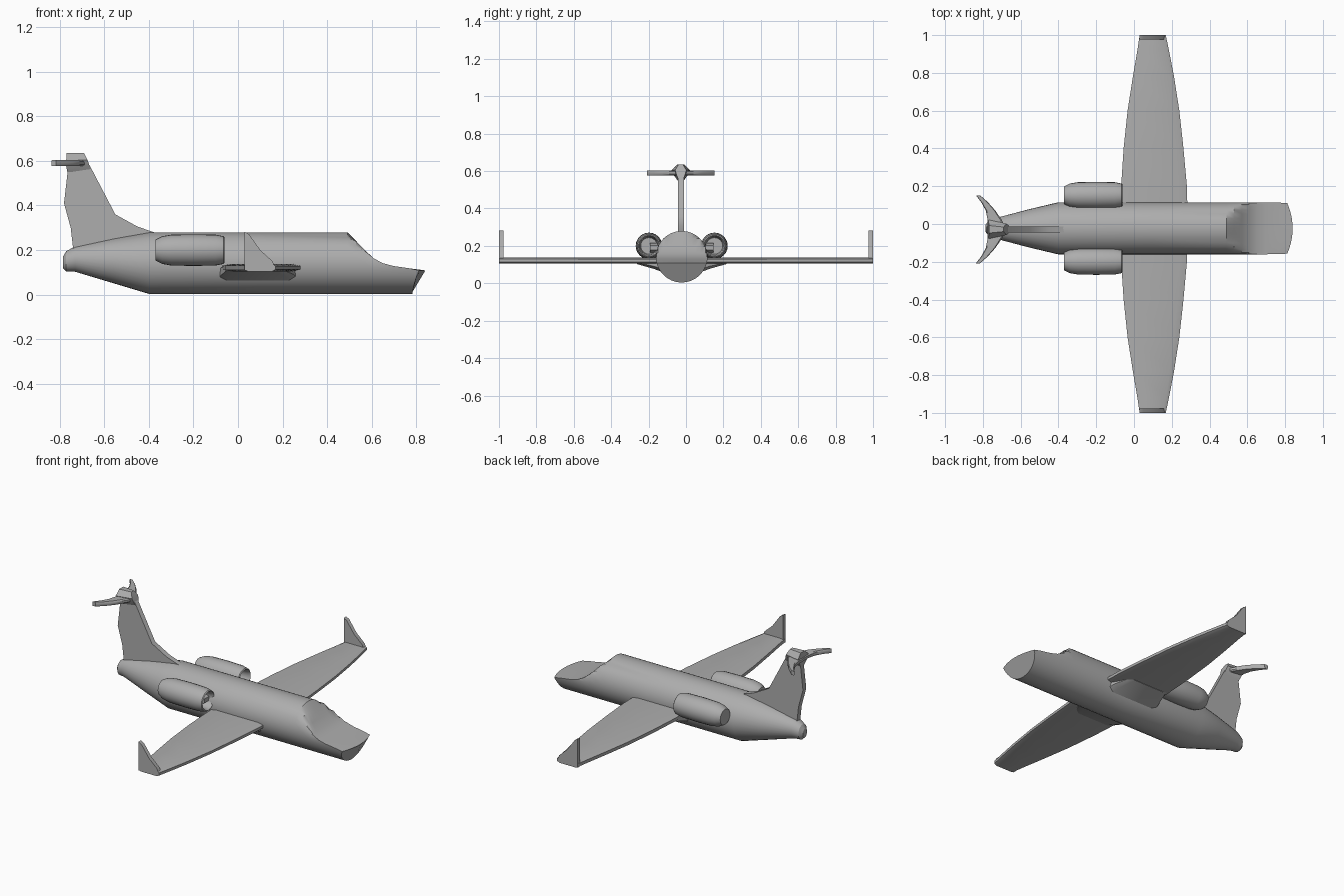
import bpy, bmesh
from math import sin, cos, pi, sqrt, radians

cube = bpy.data.objects.get("Cube")
if cube:
    bpy.data.objects.remove(cube, do_unlink=True)

grey = bpy.data.materials.new("plain grey")
grey.use_nodes = True
COLOUR = (0.42, 0.42, 0.42, 1)
grey.diffuse_color = COLOUR
grey.node_tree.nodes["Principled BSDF"].inputs["Base Color"].default_value = COLOUR

CY = -0.023            # centre line of the body
CZ, R = 0.142, 0.138   # body axis height and radius


def loft(name, rings, angle=35):
    """Skin equal-length rings of points and cap both ends."""
    bm = bmesh.new()
    loops = [[bm.verts.new(p) for p in ring] for ring in rings]
    n = len(loops[0])
    for a, b in zip(loops, loops[1:]):
        for i in range(n):
            j = (i + 1) % n
            bm.faces.new((a[i], a[j], b[j], b[i]))
    bm.faces.new(loops[0][::-1])
    bm.faces.new(loops[-1])
    bmesh.ops.remove_doubles(bm, verts=bm.verts, dist=0.0004)
    bmesh.ops.recalc_face_normals(bm, faces=bm.faces)
    mesh = bpy.data.meshes.new(name)
    bm.to_mesh(mesh)
    bm.free()
    mesh.materials.append(grey)
    obj = bpy.data.objects.new(name, mesh)
    bpy.context.collection.objects.link(obj)
    bpy.ops.object.select_all(action='DESELECT')
    obj.select_set(True)
    bpy.context.view_layer.objects.active = obj
    bpy.ops.object.shade_smooth_by_angle(angle=radians(angle))
    return obj


def circle(x, y, z, ry, rz, n=32):
    return [(x, y + ry * cos(2 * pi * i / n), z + rz * sin(2 * pi * i / n))
            for i in range(n)]


def nose_ring(x, top):
    """Body circle cut off flat above the given height."""
    half = sqrt(max(R * R - (top - CZ) ** 2, 0))
    ring = []
    for _, y, z in circle(x, CY, CZ, R, R):
        if z > top:
            y, z = CY + max(-half, min(half, y - CY)), top
        ring.append((x, y, z))
    return ring


# Fuselage: tapered tail cone, round cabin, scooped nose with a raked end
rings = [circle(x, CY, z, ry, rz) for x, z, ry, rz in (
    (-0.785, 0.145, 0.02, 0.025), (-0.77, 0.15, 0.04, 0.045),
    (-0.73, 0.16, 0.055, 0.057), (-0.56, 0.152, 0.1, 0.1),
    (-0.4, CZ, R, R), (0.1, CZ, R, R), (0.49, CZ, R, R))]
rings += [nose_ring(x, top) for x, top in (
    (0.53, 0.24), (0.57, 0.198), (0.61, 0.162), (0.65, 0.141),
    (0.70, 0.128), (0.77, 0.118))]
rings.append([(0.78 + 0.55 * z - 1.6 * (y - CY) ** 2, y, z)
              for _, y, z in nose_ring(0, 0.109)])
loft("fuselage", rings, 30)


def slab_ring(y, back, front, z, t):
    """Wing section: a blunt slab with slightly rounded edges."""
    c = front - back
    shape = ((0, -.3), (.1, -.5), (.9, -.5), (1, -.25),
             (1, .25), (.9, .5), (.1, .5), (0, .3))
    return [(back + c * u, y, z + t * v) for u, v in shape]


# Wing, one span-wide piece with curved edges
half = ((0.0, -0.07, 0.285), (0.2, -0.068, 0.28), (0.4, -0.055, 0.262),
        (0.6, -0.034, 0.24), (0.78, -0.006, 0.212), (0.92, 0.018, 0.185),
        (1.0, 0.03, 0.168))
span = [(-y, b, f) for y, b, f in half[:0:-1]] + list(half)
loft("wing", [slab_ring(y, b, f, 0.121, 0.032) for y, b, f in span])


def plate(name, outline, y, t):
    """Upright plate from an x, z outline."""
    return loft(name, [[(x, y + s * t / 2, z) for x, z in outline]
                       for s in (-1, 1)])


for side, label in ((1, "left"), (-1, "right")):
    # Winglet swept up to a rear point
    plate(label + "_winglet",
          [(0.03, 0.108), (0.168, 0.112), (0.155, 0.15), (0.10, 0.2),
           (0.05, 0.27), (0.03, 0.282)], side * 0.988, 0.024)

    # Engine nacelle with a hollow intake
    ey, ez = CY + side * 0.175, 0.2
    profile = ((-0.37, 0.047), (-0.34, 0.062), (-0.3, 0.069), (-0.2, 0.071),
               (-0.1, 0.069), (-0.065, 0.062), (-0.06, 0.056),
               (-0.075, 0.049), (-0.13, 0.044))
    loft(label + "_engine", [circle(x, ey, ez, r, r, 24) for x, r in profile])

    # Engine pylon
    py = CY + side * 0.12
    loft(label + "_pylon",
         [slab_ring(py + d, -0.33, -0.09, 0.19, 0.05) for d in (-0.05, 0.05)])

    # Wing root fairing
    loft(label + "_root_fairing", [
        slab_ring(CY + side * 0.09, -0.09, 0.27, 0.09, 0.07),
        slab_ring(CY + side * 0.15, -0.075, 0.25, 0.105, 0.055),
        slab_ring(CY + side * 0.24, -0.05, 0.2, 0.118, 0.03)])

# Tail fin with a swept front fillet
plate("tail_fin",
      [(-0.735, 0.17), (-0.40, 0.2), (-0.37, 0.278), (-0.45, 0.305),
       (-0.55, 0.36), (-0.665, 0.58), (-0.69, 0.6), (-0.765, 0.6),
       (-0.765, 0.54), (-0.78, 0.41), (-0.75, 0.3)], CY - 0.005, 0.032)

# Crescent tailplane
half = ((0.0, -0.775, -0.675), (0.05, -0.775, -0.70), (0.1, -0.785, -0.735),
        (0.145, -0.81, -0.775), (0.18, -0.837, -0.815))
span = [(-y, b, f) for y, b, f in half[:0:-1]] + list(half)
loft("tailplane", [slab_ring(CY - 0.005 + y, b, f, 0.59, 0.026)
                   for y, b, f in span])

# Fairing where fin and tailplane meet
loft("tail_fairing", [
    [(x, CY - 0.005 + w * u, z) for x, u in
     ((b, -.5), (f, -.3), (f, .3), (b, .5))]
    for z, b, f, w in ((0.55, -0.765, -0.655, 0.034),
                       (0.575, -0.77, -0.665, 0.07),
                       (0.605, -0.77, -0.675, 0.1),
                       (0.635, -0.768, -0.69, 0.04))])
